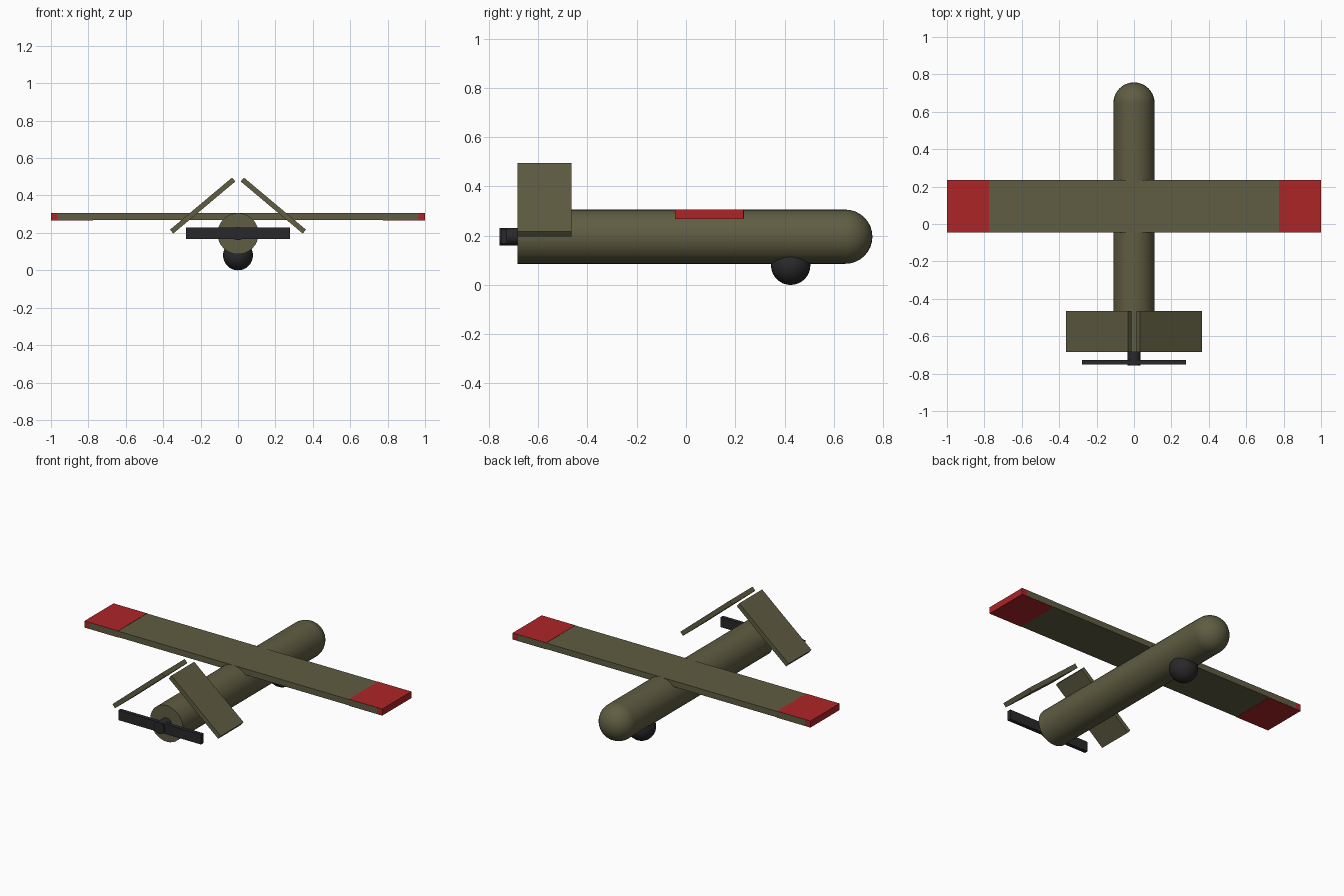
import bpy
import math

cube = bpy.data.objects.get("Cube")
if cube:
    bpy.data.objects.remove(cube, do_unlink=True)


def material(name, rgb):
    m = bpy.data.materials.new(name)
    m.use_nodes = True
    m.diffuse_color = (*rgb, 1)
    m.node_tree.nodes["Principled BSDF"].inputs["Base Color"].default_value = (*rgb, 1)
    return m


olive = material("olive_drab", (0.115, 0.109, 0.054))
red = material("signal_red", (0.42, 0.018, 0.02))
black = material("charcoal", (0.022, 0.022, 0.024))


def finish(name, mat, smooth=False):
    ob = bpy.context.object
    ob.name = name
    ob.data.materials.append(mat)
    if smooth:
        bpy.ops.object.shade_smooth_by_angle(angle=math.radians(40))
    return ob


def box(name, mat, centre, size, tilt=0):
    bpy.ops.mesh.primitive_cube_add(size=1, location=centre, rotation=(0, tilt, 0))
    bpy.context.object.scale = size
    return finish(name, mat)


def rod(name, mat, radius, y0, y1, z):
    bpy.ops.mesh.primitive_cylinder_add(
        vertices=32, radius=radius, depth=y1 - y0,
        location=(0, (y0 + y1) / 2, z), rotation=(math.pi / 2, 0, 0))
    return finish(name, mat, True)


def ball(name, mat, radius, y, z):
    bpy.ops.mesh.primitive_uv_sphere_add(
        segments=32, ring_count=16, radius=radius, location=(0, y, z))
    return finish(name, mat, True)


AXIS = 0.196

# Body with rounded nose and belly sensor
rod("fuselage", olive, 0.11, -0.685, 0.647, AXIS)
ball("nose", olive, 0.11, 0.647, AXIS)
ball("belly_sensor", black, 0.08, 0.425, 0.08)

# Straight wing, with red tips wrapped over its ends
box("wing", olive, (0, 0.095, 0.2875), (1.93, 0.28, 0.036))
for side, label in ((1, "left"), (-1, "right")):
    box(label + "_wing_tip", red, (side * 0.8875, 0.095, 0.287), (0.225, 0.279, 0.04))
    # Inverted V tail
    box(label + "_tail_fin", olive, (side * 0.189, -0.575, 0.346),
        (0.433, 0.22, 0.027), side * math.radians(40))

# Pusher propeller
rod("propeller_hub", black, 0.035, -0.757, -0.68, AXIS)
box("propeller_blade", black, (0, -0.739, AXIS + 0.002), (0.555, 0.023, 0.06))
